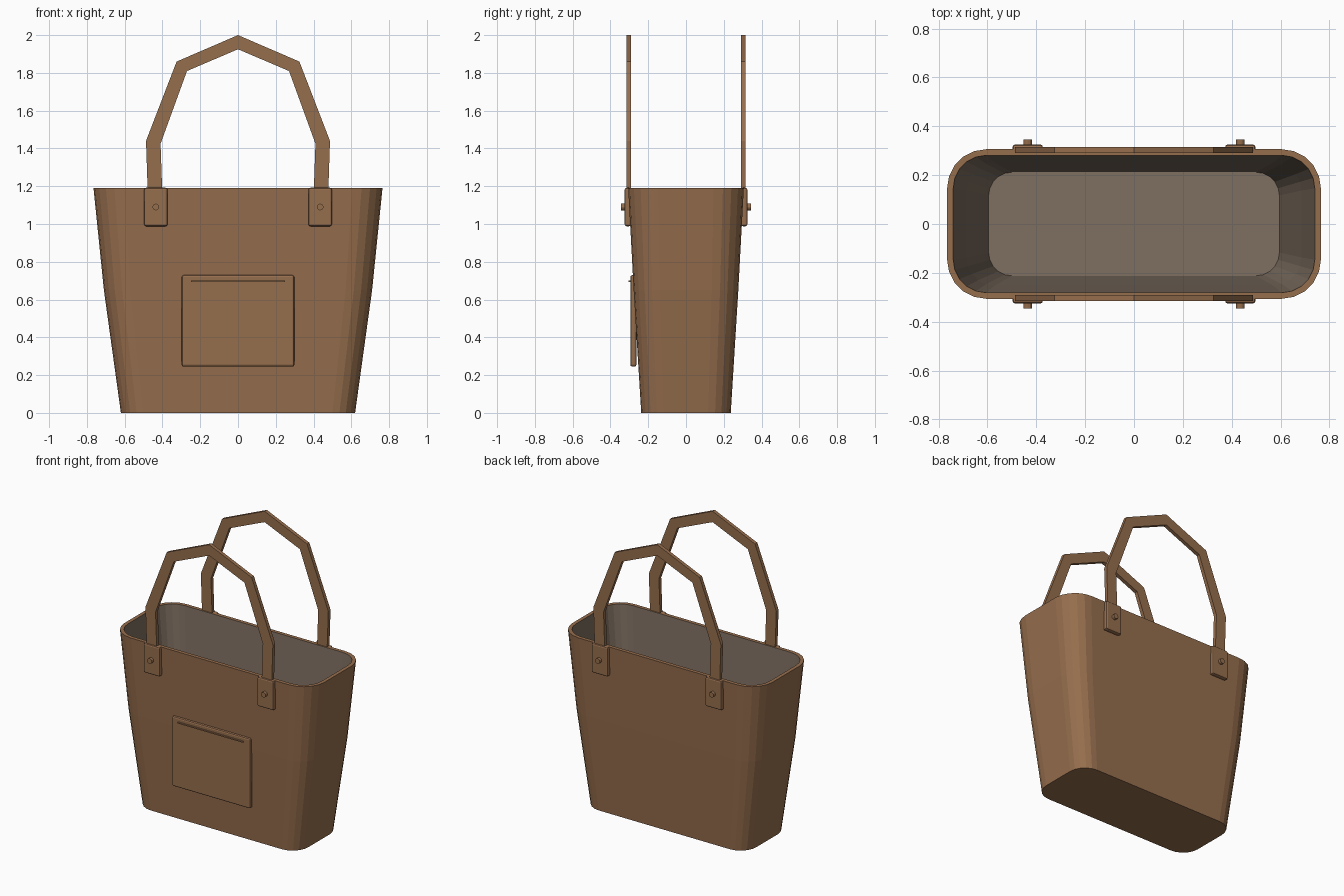
import bpy, bmesh, math
from mathutils import Vector

if "Cube" in bpy.data.objects:
    bpy.data.objects.remove(bpy.data.objects["Cube"], do_unlink=True)


def material(name, rgb):
    m = bpy.data.materials.new(name)
    m.use_nodes = True
    m.diffuse_color = (*rgb, 1)
    m.node_tree.nodes["Principled BSDF"].inputs["Base Color"].default_value = (*rgb, 1)
    return m


leather = material("brown leather", (0.305, 0.156, 0.075))
lining = material("grey lining", (0.21, 0.16, 0.12))


def finish(bm, name, *mats):
    bmesh.ops.recalc_face_normals(bm, faces=bm.faces)
    mesh = bpy.data.meshes.new(name)
    bm.to_mesh(mesh)
    bm.free()
    for m in mats:
        mesh.materials.append(m)
    ob = bpy.data.objects.new(name, mesh)
    bpy.context.collection.objects.link(ob)
    return ob


def rounded_loop(bm, hx, hy, r, z, steps=5):
    """Ring of vertices around a rounded rectangle."""
    ring = []
    for k, (sx, sy) in enumerate([(1, 1), (-1, 1), (-1, -1), (1, -1)]):
        for i in range(steps + 1):
            a = math.pi / 2 * (k + i / steps)
            ring.append(bm.verts.new((sx * (hx - r) + r * math.cos(a),
                                      sy * (hy - r) + r * math.sin(a), z)))
    return ring


def box(name, center, size, bevel=0.0, segments=2):
    bm = bmesh.new()
    bmesh.ops.create_cube(bm, size=1)
    for v in bm.verts:
        v.co = Vector(center) + v.co * Vector(size)
    if bevel:
        bmesh.ops.bevel(bm, geom=bm.edges[:], offset=bevel, segments=segments,
                        profile=0.5, affect='EDGES')
    return finish(bm, name, leather)


# Bag body: outer wall up, over the rim, inner wall down to the floor
wall = 0.025
outer = [(0.62, 0.237, 0.12, 0), (0.71, 0.277, 0.14, 0.65), (0.765, 0.306, 0.16, 1.19)]
inner = [(hx - wall, hy - wall, r - wall, max(z, 0.03)) for hx, hy, r, z in reversed(outer)]
bm = bmesh.new()
rings = [rounded_loop(bm, *p) for p in outer + inner]
for level, (lo, hi) in enumerate(zip(rings, rings[1:])):
    for i in range(len(lo)):
        j = (i + 1) % len(lo)
        f = bm.faces.new((lo[i], lo[j], hi[j], hi[i]))
        f.material_index = int(level >= len(outer))
bm.faces.new(rings[0])
bm.faces.new(rings[-1]).material_index = 1
finish(bm, "bag_body", leather, lining)

# Handles, tabs and rivets on both faces
half_out = [(0.475, 1.08), (0.487, 1.44), (0.325, 1.86)]
half_in = [(0.398, 1.08), (0.41, 1.425), (0.27, 1.81)]


def arch(half, peak):
    return half + [(0, peak)] + [(-x, z) for x, z in reversed(half)]


for side, label in ((-1, "front"), (1, "back")):
    bm = bmesh.new()
    strips = [[bm.verts.new((x, side * y, z)) for x, z in arch(h, p)]
              for y, h, p in ((0.29, half_out, 2.0), (0.315, half_out, 2.0),
                              (0.315, half_in, 1.925), (0.29, half_in, 1.925))]
    for k in range(4):
        a, b = strips[k], strips[(k + 1) % 4]
        for i in range(len(a) - 1):
            bm.faces.new((a[i], a[i + 1], b[i + 1], b[i]))
    for end in (0, -1):
        bm.faces.new([s[end] for s in strips])
    finish(bm, label + "_handle", leather)

    for sx, hand in ((1, "left"), (-1, "right")):
        x = sx * 0.435
        box(f"{label}_{hand}_tab", (x, side * 0.308, 1.09), (0.124, 0.034, 0.204), 0.01)
        bm = bmesh.new()
        bmesh.ops.create_cone(bm, cap_ends=True, segments=12, radius1=0.018,
                              radius2=0.018, depth=0.04)
        for v in bm.verts:
            v.co = (x + v.co.x, side * (0.325 + v.co.z), 1.09 + v.co.y)
        finish(bm, f"{label}_{hand}_rivet", leather)

# Front pocket with its raised seam
box("front_pocket", (0, -0.279, 0.487), (0.596, 0.032, 0.484), 0.01)
box("pocket_seam", (0, -0.298, 0.698), (0.5, 0.012, 0.008))
